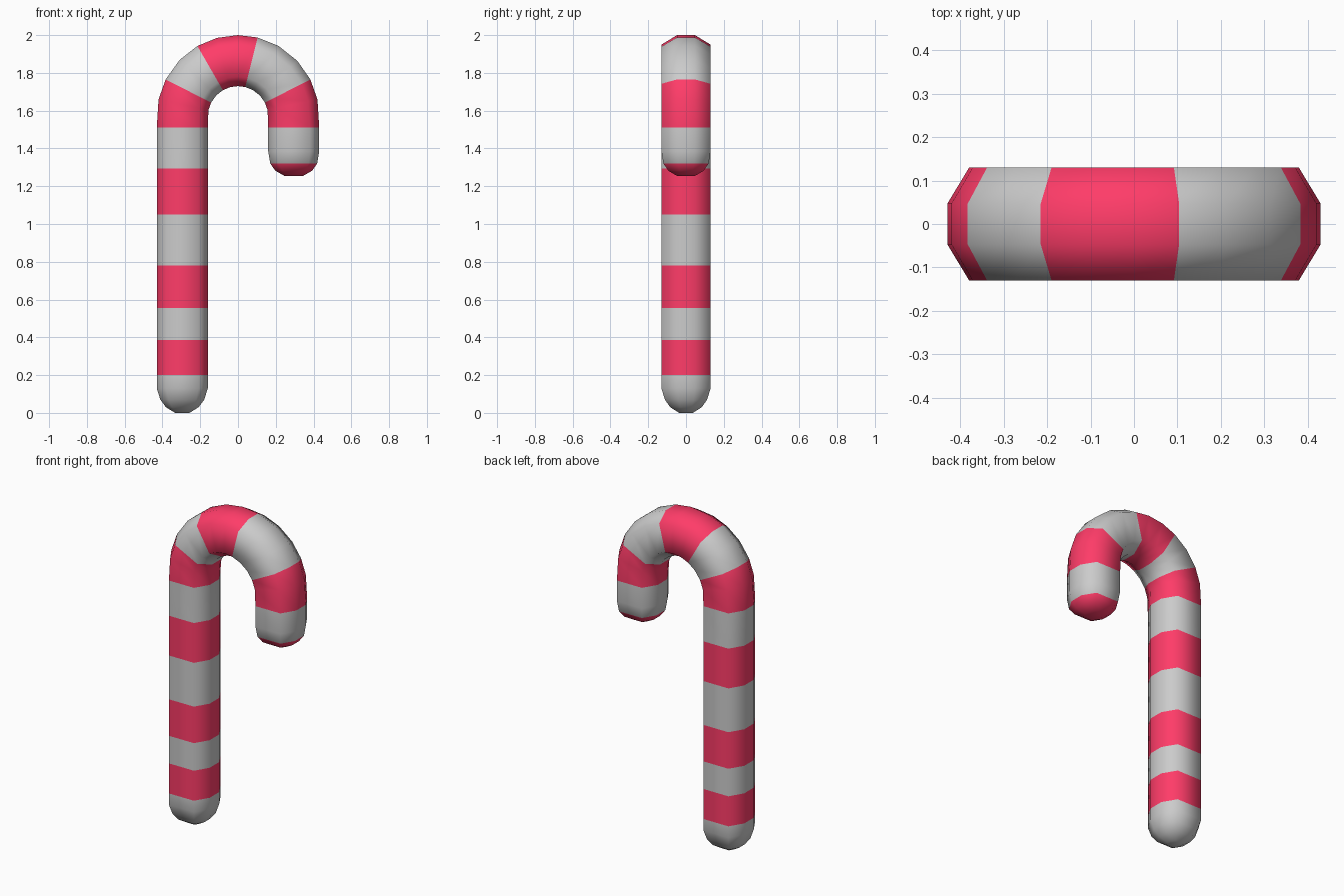
import bpy, bmesh, math

if "Cube" in bpy.data.objects:
    bpy.data.objects.remove(bpy.data.objects["Cube"])

R, CZ = 0.295, 1.57          # hook radius and hook centre height
# eight-sided cross-section: (radial, depth)
SECTION = [(0.135, 0.047), (0.085, 0.13), (-0.085, 0.13), (-0.135, 0.047),
           (-0.135, -0.047), (-0.085, -0.13), (0.085, -0.13), (0.135, -0.047)]


def material(name, color):
    m = bpy.data.materials.new(name)
    m.diffuse_color = color
    m.use_nodes = True
    m.node_tree.nodes["Principled BSDF"].inputs["Base Color"].default_value = m.diffuse_color
    return m


# Rings along the path: (x, z, angle of the radial direction, scale, red after this ring)
rings = []

# straight shaft, with a rounded foot
for z, s, red in [(0, 0.28, 0), (0.03, 0.64, 0), (0.07, 0.86, 0), (0.13, 1, 0),
                  (0.2, 1, 1), (0.385, 1, 0), (0.555, 1, 1), (0.78, 1, 0),
                  (1.05, 1, 1), (1.295, 1, 0), (1.512, 1, 1)]:
    rings.append((-R, z, 180, s, red))

# hook
for a, red in [(168, 1), (153, 0), (136, 0), (120, 1), (105, 1), (90, 1), (76, 0),
               (60, 0), (43, 0), (27, 1), (12, 1)]:
    t = math.radians(a)
    rings.append((R * math.cos(t), CZ + R * math.sin(t), a, 1, red))

# short end, with a rounded tip
for z, s, red in [(1.512, 1, 0), (1.385, 1, 0), (1.32, 0.92, 1), (1.282, 0.72, 1),
                  (1.255, 0.37, 1)]:
    rings.append((R, z, 0, s, red))

# Loft the rings into one closed tube
bm = bmesh.new()
loops = []
for x, z, a, s, red in rings:
    c, n = math.cos(math.radians(a)), math.sin(math.radians(a))
    loops.append([bm.verts.new((x + u * s * c, v * s, z + u * s * n)) for u, v in SECTION])
for i in range(len(loops) - 1):
    for k in range(8):
        j = (k + 1) % 8
        f = bm.faces.new((loops[i][k], loops[i][j], loops[i + 1][j], loops[i + 1][k]))
        f.material_index = rings[i][4]
bm.faces.new(loops[0])
bm.faces.new(loops[-1]).material_index = 1
bmesh.ops.recalc_face_normals(bm, faces=bm.faces)
for f in bm.faces:
    f.smooth = True

mesh = bpy.data.meshes.new("candy_cane")
bm.to_mesh(mesh)
bm.free()
mesh.materials.append(material("stripe_grey", (0.62, 0.62, 0.62, 1)))
mesh.materials.append(material("stripe_red", (1.0, 0.045, 0.14, 1)))
cane = bpy.data.objects.new("candy_cane", mesh)
bpy.context.collection.objects.link(cane)
